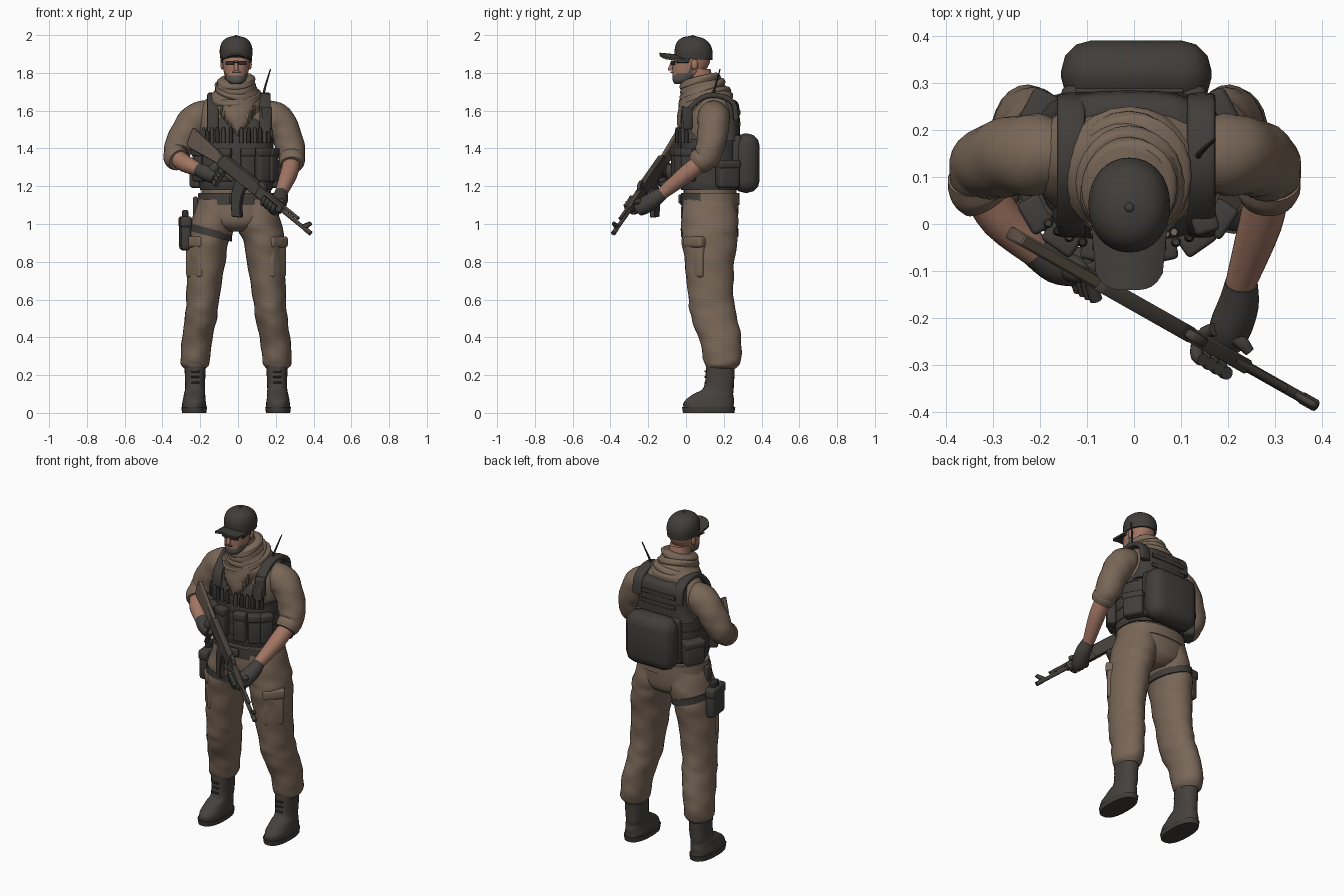
import bpy, bmesh, math
from mathutils import Vector, Matrix

cube = bpy.data.objects.get("Cube")
if cube:
    bpy.data.objects.remove(cube, do_unlink=True)

MID = -.01  # the body's mirror plane
SIDES = (("left", 1), ("right", -1))


def material(name, *rgb):
    m = bpy.data.materials.new(name)
    m.use_nodes = True
    m.diffuse_color = (*rgb, 1)
    shader = next(n for n in m.node_tree.nodes if n.type == "BSDF_PRINCIPLED")
    shader.inputs["Base Color"].default_value = (*rgb, 1)
    shader.inputs["Roughness"].default_value = .8
    return m


cloth = material("tan cloth", .19, .135, .096)
wrap = material("scarf cloth", .195, .14, .1)
gear = material("dark gear", .052, .047, .042)
black = material("black trim", .03, .027, .025)
leather = material("boot leather", .06, .053, .047)
skin = material("skin", .36, .18, .125)
hair = material("beard grey", .11, .1, .088)
glove = material("glove", .056, .053, .047)
metal = material("gun metal", .06, .051, .043)
wood = material("stock brown", .13, .098, .073)


def finish(name, bm, mat, place=None, sharp=40):
    bmesh.ops.recalc_face_normals(bm, faces=bm.faces)
    if place:
        bm.transform(place)
    me = bpy.data.meshes.new(name)
    bm.to_mesh(me)
    bm.free()
    me.materials.append(mat)
    me.shade_smooth()
    me.set_sharp_from_angle(angle=math.radians(sharp))
    ob = bpy.data.objects.new(name, me)
    bpy.context.collection.objects.link(ob)
    return ob


def spline(keys, steps):
    """Smooth curve of tuples through the key tuples."""
    keys = [Vector(k) for k in keys]
    out = []
    for i in range(len(keys) - 1):
        a, b = keys[max(i - 1, 0)], keys[i]
        c, d = keys[i + 1], keys[min(i + 2, len(keys) - 1)]
        for s in range(steps):
            t = s / steps
            out.append(b + (c - a) * (t / 2) + (a - b * 2.5 + c * 2 - d / 2) * t**2
                       + ((b - c) * 1.5 + (d - a) / 2) * t**3)
    return out + [keys[-1]]


def loft(name, keys, mat, ref=None, n=24, square=2, steps=4, ripple=0, tilt=(0, 0), place=None):
    """Skin over rings (x, y, z, rx, ry); level rings unless ref is given."""
    rings = spline([k if len(k) == 5 else (*k, k[3]) for k in keys], steps)
    bm = bmesh.new()
    loops = []
    for k, r in enumerate(rings):
        centre, u, v = Vector(r[:3]), Vector((1, 0, 0)), Vector((0, 1, 0))
        if ref:
            ahead, behind = rings[min(k + 1, len(rings) - 1)], rings[max(k - 1, 0)]
            along = (Vector(ahead[:3]) - Vector(behind[:3])).normalized()
            u = along.cross(Vector(ref)).normalized()
            v = u.cross(along)
        loop = []
        for j in range(n):
            a = math.tau * j / n
            c, s = [math.copysign(abs(w)**(2 / square), w) for w in (math.cos(a), math.sin(a))]
            fold = 1 + ripple * (math.sin(k * .9 + 2 * a) + .7 * math.sin(k * 1.3 - 3 * a))
            p = u * (c * r[3] * fold) + v * (s * r[4] * fold)
            p.z += p.x * tilt[0] + p.y * tilt[1]
            loop.append(bm.verts.new(centre + p))
        loops.append(loop)
    for lo, hi in zip(loops, loops[1:]):
        for j in range(n):
            bm.faces.new((lo[j], lo[(j + 1) % n], hi[(j + 1) % n], hi[j]))
    bm.faces.new(loops[0])
    bm.faces.new(loops[-1])
    return finish(name, bm, mat, place, 60)


def box(name, centre, size, mat, turn=0, bevel=.01):
    bm = bmesh.new()
    bmesh.ops.create_cube(bm, size=1)
    bmesh.ops.scale(bm, vec=size, verts=bm.verts)
    bmesh.ops.bevel(bm, geom=bm.edges[:], offset=bevel, segments=3, profile=.5, affect="EDGES")
    return finish(name, bm, mat, Matrix.Translation(centre) @ Matrix.Rotation(turn, 4, "Z"))


def ball(name, centre, size, mat, place=None):
    bm = bmesh.new()
    bmesh.ops.create_uvsphere(bm, u_segments=16, v_segments=10, radius=1)
    spot = Matrix.Translation(centre) @ Matrix.Diagonal((*size, 1))
    return finish(name, bm, mat, (place or Matrix()) @ spot)


def slab(name, outline, thick, mat, place):
    """Side outline in x and z, given thickness along y."""
    bm = bmesh.new()
    face = bm.faces.new([bm.verts.new((x, -thick / 2, z)) for x, z in outline])
    grown = bmesh.ops.extrude_face_region(bm, geom=[face])["geom"]
    bmesh.ops.translate(bm, vec=(0, thick, 0), verts=[g for g in grown if isinstance(g, bmesh.types.BMVert)])
    bmesh.ops.bevel(bm, geom=bm.edges[:], offset=.004, segments=1, affect="EDGES")
    return finish(name, bm, mat, place)


def paint(ob, mat, rule):
    ob.data.materials.append(mat)
    for f in ob.data.polygons:
        if rule(f.center):
            f.material_index = len(ob.data.materials) - 1


# Legs, boots and pockets
for side, s in SIDES:
    def ring(x, *rest):
        return (MID + s * x, *rest)
    loft(side + "_trouser_leg", [ring(.1, .125, 1.13, .1, .14), ring(.122, .125, 1, .12, .15),
         ring(.148, .125, .9, .108, .145), ring(.163, .125, .75, .098, .127), ring(.177, .133, .6, .087, .12),
         ring(.187, .15, .5, .085, .122), ring(.208, .183, .38, .08, .11), ring(.217, .192, .27, .077, .097),
         ring(.217, .187, .235, .058, .075)], cloth, steps=6, ripple=.018)
    loft(side + "_boot", [ring(.222, .12, .025, .064, .135), ring(.222, .122, .06, .062, .132),
         ring(.22, .145, .1, .056, .106), ring(.217, .175, .14, .053, .078), ring(.217, .182, .27, .057, .078)],
         leather, square=2.3, ripple=.01)
    loft(side + "_sole", [ring(.222, .12, 0, .064, .136), ring(.222, .12, .03, .068, .141)],
         gear, square=2.4, steps=1)
    for z in (.13, .16, .19, .22):
        box(side + "_boot_lace", ring(.217, .104, z), (.045, .012, .01), black, bevel=.003)
    box(side + "_cargo_pocket", ring(.213, .052, .81), (.05, .12, .19), cloth, s * -.75, .018)
    box(side + "_pocket_flap", ring(.215, .048, .905), (.058, .13, .06), cloth, s * -.75, .015)

# Trousers seat, shirt, belt and vest
loft("trouser_seat", [(MID, .125, .96, .05, .1), (MID, .125, .99, .14, .138), (MID, .125, 1.04, .206, .151),
     (MID, .128, 1.15, .196, .15)], cloth, square=2.4)
loft("shirt", [(MID, .13, 1.1, .185, .14), (MID, .125, 1.3, .185, .14), (MID, .13, 1.5, .2, .14),
     (MID, .14, 1.59, .205, .125), (MID, .145, 1.645, .175, .1), (MID, .135, 1.69, .12, .09),
     (MID, .12, 1.73, .08, .08)], cloth, square=2.3)
belt = loft("belt", [(MID, .128, 1.1, .206, .156), (MID, .128, 1.165, .2, .154)], gear, square=2.4, steps=1)
paint(belt, cloth, lambda c: c.y > .08)
box("belt_buckle", (MID, -.03, 1.132), (.07, .02, .05), gear)
loft("vest", [(MID, .125, 1.18, .19, .15), (MID, .125, 1.23, .198, .158), (MID, .125, 1.38, .198, .158),
     (MID, .13, 1.46, .195, .154), (MID, .13, 1.49, .17, .145)], gear, square=2.5)
loft("vest_back", [(MID, .2, 1.44, .19, .085), (MID, .2, 1.52, .165, .085), (MID, .205, 1.63, .15, .075),
     (MID, .2, 1.66, .12, .05)], gear, square=3)
loft("vest_chest", [(MID, .05, 1.44, .17, .085), (MID, .06, 1.53, .14, .078), (MID, .07, 1.57, .12, .06)],
     gear, square=3)
for z in (1.22, 1.29, 1.36, 1.43):
    loft("vest_webbing", [(MID, .125, z, .202, .161), (MID, .125, z + .02, .202, .161)],
         gear, square=2.5, steps=1)
for z in (1.53, 1.59):
    box("back_webbing", (MID, .283, z), (.23, .01, .025), gear, bevel=.003)
for side, s in SIDES:
    path = [(-.015, 1.49), (.0, 1.58), (.08, 1.665), (.17, 1.68), (.25, 1.64), (.265, 1.55)]
    loft(side + "_shoulder_strap", [(.005 + s * .138, y, z, .03, .014) for y, z in path],
         gear, ref=(0, .01, 1), square=4, n=16)


def on_vest(degrees, out):
    a = math.radians(degrees)
    x, y = [math.copysign(abs(w)**.8, w) for w in (math.sin(a), math.cos(a))]
    return MID + (.198 + out) * x, .125 - (.158 + out) * y, a


# Pouches and cartridge loops around the vest
for deg in (-60, -35, -12, 12, 35, 56):
    x, y, a = on_vest(deg, .02)
    box("magazine_pouch", (x, y, 1.31), (.072, .052, .17), gear, a, .012)
    x, y, a = on_vest(deg, .024)
    box("pouch_flap", (x, y, 1.38), (.076, .054, .045), gear, a, .01)
for i in range(12):
    x, y, a = on_vest(-49.5 + 9 * i, .016)
    loft("cartridge", [(x, y, 1.43, .011), (x, y, 1.49, .011), (x, y, 1.51, .007)],
         black if i % 2 else gear, n=10, steps=1)
for side, s in SIDES:
    x, y, a = on_vest(s * 118, .016)
    box(side + "_hip_pouch", (x, y, 1.26), (.12, .07, .14), gear, a, .018)
    box(side + "_hip_pouch_flap", (x, y, 1.315), (.126, .078, .045), gear, a, .014)
box("radio_pouch", (.15, .005, 1.56), (.055, .05, .12), gear, .3)
loft("antenna", [(.125, .12, 1.62, .007), (.14, .15, 1.71, .006), (.172, .18, 1.82, .003)], black, ref=(0, 1, 0), n=8)

# Backpack
box("backpack", (.005, .318, 1.322), (.32, .144, .315), gear, bevel=.066)
box("backpack_back_panel", (0, .27, 1.33), (.31, .05, .28), gear, bevel=.02)

# Holster on the right thigh
loft("thigh_strap", [(-.148, .125, .935, .115, .152), (-.146, .125, .975, .116, .153)],
     gear, steps=1, tilt=(-.25, 0))
box("holster", (-.279, .115, .95), (.055, .14, .18), gear, .1, .02)
box("holster_flap", (-.279, .115, 1.01), (.062, .15, .06), gear, .1, .016)
box("pistol_grip_top", (-.28, .125, 1.05), (.035, .06, .05), black, bevel=.012)
box("holster_hanger", (-.225, .11, 1.07), (.025, .05, .15), gear)

# Neck, scarf and fringe
loft("neck", [(MID, .09, 1.68, .065, .07), (MID, .065, 1.82, .058, .065)], skin, steps=2)
loft("scarf_base", [(MID, .115, 1.6, .15, .135), (MID, .11, 1.66, .148, .135), (MID, .095, 1.7, .118, .12),
     (MID, .078, 1.74, .102, .108), (MID, .075, 1.76, .085, .095)], wrap, ripple=.02, tilt=(0, .2), steps=5)
for i, (z, r, lean) in enumerate(((1.755, .1, .25), (1.715, .112, .35), (1.675, .13, .27))):
    loft("scarf_roll", [(MID, .075 + .012 * i, z + dz, r * grow, (r + .006) * grow)
         for dz, grow in ((-.024, .86), (-.014, 1), (.01, 1), (.022, .86))],
         wrap, ripple=.015, tilt=(.1 * (-1)**i, lean))
loft("scarf_drape", [(.0, -.015, 1.475, .012, .022), (.0, .005, 1.53, .06, .052), (-.005, .03, 1.59, .098, .075),
     (MID, .06, 1.66, .115, .095)], wrap, ripple=.02)
for i in range(-5, 6):
    z = 1.46 + abs(i) * .023
    y = -.037 + abs(i) * .004
    loft("scarf_fringe", [(i * .017, y, z + .05, .008), (i * .018, y - .003, z, .003)], wrap, n=6, steps=1)

# Head
head = loft("head", [(MID, -.03, 1.742, .028, .03), (MID, -.018, 1.76, .05, .052), (MID, .01, 1.8, .064, .082),
            (MID, .027, 1.85, .072, .097), (MID, .035, 1.885, .073, .09), (MID, .04, 1.91, .06, .07)],
            skin, steps=6, n=32, square=2.2)
paint(head, hair, lambda c: c.y < .035 and c.z < (1.787 if c.y < -.055 else 1.8)
      or c.z < 1.85 and .015 < c.y < .035)
box("moustache", (MID, -.076, 1.803), (.045, .012, .009), hair, bevel=.003)
loft("nose", [(MID, -.082, 1.813, .012, .012), (MID, -.08, 1.825, .012, .014),
     (MID, -.068, 1.865, .008, .01)], skin, n=12)
for side, s in SIDES:
    ball(side + "_ear", (MID + s * .073, .045, 1.845), (.01, .018, .028), skin)
    box(side + "_lens", (MID + s * .033, -.068, 1.852), (.046, .009, .023), black, s * .35, .004)
    box(side + "_glasses_arm", (MID + s * .071, -.005, 1.857), (.006, .1, .008), black, s * .1, .002)
box("glasses_bridge", (MID, -.079, 1.857), (.03, .008, .008), black, bevel=.002)

# Cap with curved brim
loft("cap", [(MID, .04, 1.872, .083, .099), (MID, .04, 1.92, .087, .1), (MID, .038, 1.96, .076, .086),
     (MID, .036, 1.985, .05, .055), (MID, .035, 1.995, .015, .015)], gear, square=2.1, tilt=(0, -.04), n=32)
ball("cap_button", (MID, .035, 1.995), (.01, .01, .005), gear)
bm = bmesh.new()
bmesh.ops.create_grid(bm, x_segments=12, y_segments=6, size=1)
for v in bm.verts:
    u, t = v.co.x, (1 - v.co.y) / 2
    v.co = (MID + u * (.083 - .012 * t), .02 - .16 * t + .035 * t * u**4 - .03 * (1 - t) * (1 - u * u),
            1.895 - .024 * u * u + .012 * t)
bmesh.ops.solidify(bm, geom=bm.faces[:], thickness=.012)
finish("cap_brim", bm, gear)

# Arms with rolled sleeves
UP = (0, 1, .01)
loft("left_sleeve", [(.13, .145, 1.58, .07), (.2, .147, 1.56, .086), (.257, .14, 1.47, .08), (.284, .115, 1.37, .073),
     (.285, .075, 1.325, .06)], cloth, ref=UP, ripple=.02, steps=6)
loft("left_sleeve_roll", [(.287, .095, 1.35, .067), (.285, .075, 1.33, .068), (.284, .055, 1.312, .058)], cloth, ref=UP)
loft("left_forearm", [(.285, .08, 1.33, .045), (.268, .0, 1.263, .046), (.225, -.13, 1.158, .032)], skin, ref=(0, 0, 1))
loft("left_glove", [(.228, -.125, 1.163, .035), (.222, -.17, 1.13, .043), (.205, -.22, 1.097, .045),
     (.195, -.255, 1.075, .036)], glove, ref=(0, 0, 1))
loft("right_sleeve", [(-.14, .145, 1.58, .07), (-.212, .147, 1.56, .086), (-.278, .14, 1.48, .082), (-.32, .12, 1.39, .074),
     (-.325, .075, 1.35, .06)], cloth, ref=UP, ripple=.02, steps=6)
loft("right_sleeve_roll", [(-.33, .1, 1.37, .066), (-.325, .075, 1.35, .068), (-.312, .052, 1.338, .058)], cloth, ref=UP)
loft("right_forearm", [(-.325, .08, 1.355, .045), (-.28, .01, 1.32, .046), (-.195, -.07, 1.282, .032)], skin, ref=(0, 0, 1))
loft("right_glove", [(-.21, -.055, 1.288, .036), (-.165, -.085, 1.268, .041), (-.125, -.095, 1.25, .038)],
     glove, ref=(0, 0, 1))

# Rifle frame: x runs from butt to muzzle, z is its top
butt, muzzle = Vector((-.26, -.02, 1.47)), Vector((.385, -.385, .95))
along = (muzzle - butt).normalized()
across = Vector((0, 0, 1)).cross(along).normalized()
aim = Matrix((along, across, along.cross(across))).transposed().to_4x4()
aim.translation = butt
slab("rifle_stock", [(.0, .05), (.02, -.045), (.05, -.05), (.24, -.02), (.25, .032)], .028, wood, aim)
slab("rifle_receiver", [(.23, .025), (.25, .045), (.48, .045), (.52, .03), (.52, -.028), (.23, -.028)], .034, metal, aim)
slab("rifle_pistol_grip", [(.255, -.02), (.235, -.115), (.268, -.12), (.298, -.02)], .03, metal, aim)
slab("rifle_magazine", [(.37, -.02), (.388, -.09), (.425, -.15), (.465, -.2), (.515, -.172), (.475, -.12), (.452, -.07),
     (.442, -.02)], .03, gear, aim)
slab("rifle_handguard", [(.51, .035), (.69, .028), (.7, -.01), (.66, -.028), (.51, -.03)], .032, metal, aim)
slab("rifle_trigger_guard", [(.29, -.025), (.3, -.055), (.355, -.055), (.365, -.025)], .008, metal, aim)
slab("rifle_rear_sight", [(.49, .03), (.5, .06), (.53, .06), (.56, .03)], .02, metal, aim)
slab("rifle_front_sight", [(.83, .0), (.865, .05), (.885, .045), (.87, .0)], .014, metal, aim)
for name, x0, x1, z, r in (("barrel", .65, .9, 0, .011), ("gas_tube", .65, .8, .022, .009), ("muzzle", .865, .905, 0, .013)):
    loft("rifle_" + name, [(x0, 0, z, r), (x1, 0, z, r)], metal, ref=(0, 0, 1), n=12, steps=1, place=aim)

# Gloved hands closed around the handguard and the grip
ball("right_palm", (.25, .022, -.07), (.035, .032, .05), glove, aim)
ball("right_hand_back", (.228, .0, -.06), (.03, .03, .045), glove, aim)
for i in range(4):
    arc = [math.radians(d) for d in (-10, -60, -110, -160, -200)]
    loft("left_finger", [(.585 + .024 * i, .035 * math.cos(a), .036 * math.sin(a), .014) for a in arc],
         glove, ref=(1, 0, 0), n=10, steps=2, place=aim)
    loft("right_finger", [(.268 + .036 * math.cos(a), -.034 * math.sin(a + 1.7), -.04 - .023 * i, .014) for a in arc],
         glove, ref=(0, 0, 1), n=10, steps=2, place=aim)
loft("left_thumb", [(.61, .045, -.01, .018), (.64, .04, .02, .016), (.665, .03, .034, .011)], glove,
     ref=(0, 1, 0), n=10, place=aim)
